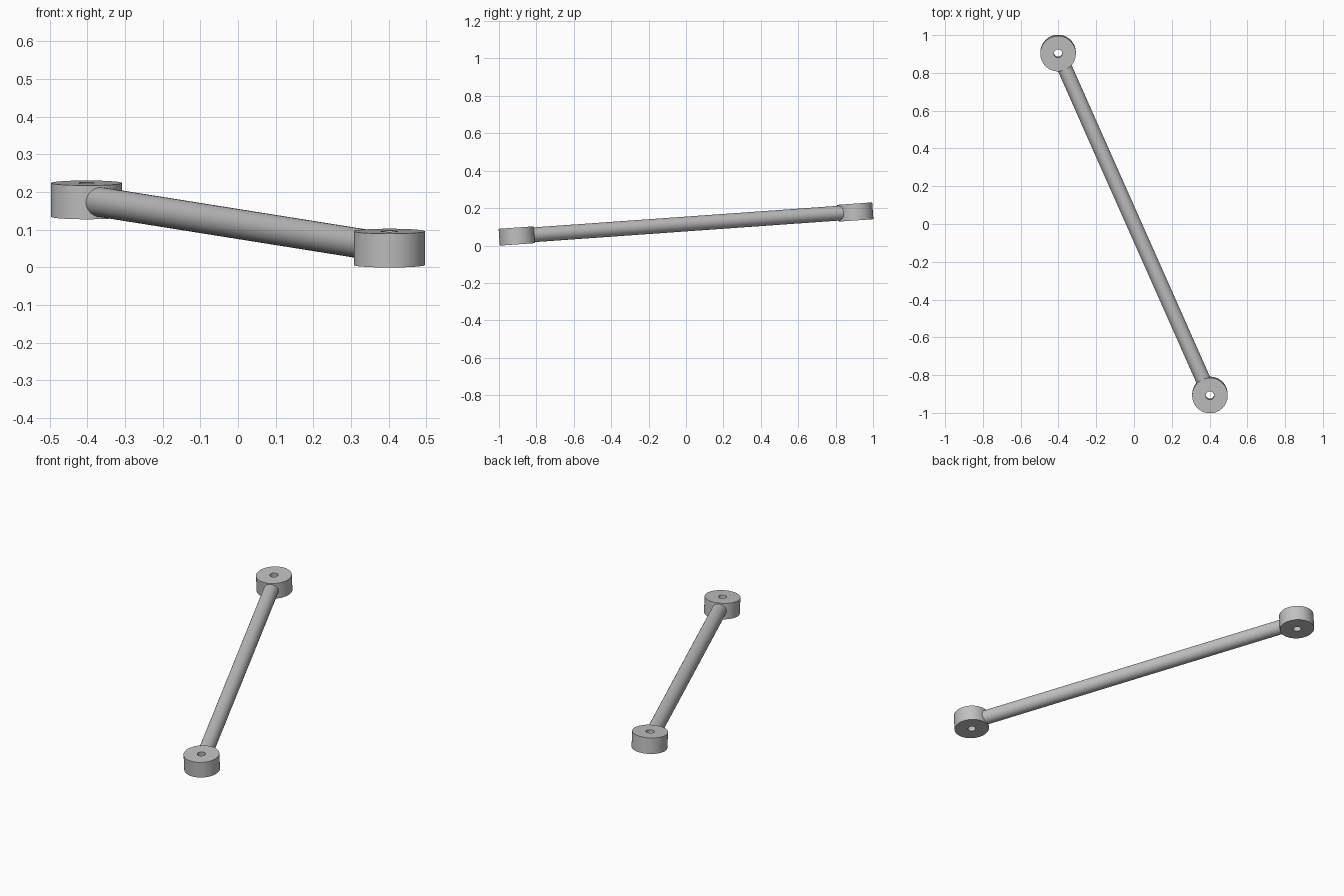
import bpy, bmesh, math
from mathutils import Vector, Matrix

cube = bpy.data.objects.get("Cube")
if cube:
    bpy.data.objects.remove(cube, do_unlink=True)

GREY = (0.53, 0.53, 0.53, 1)
steel = bpy.data.materials.new("grey_metal")
steel.use_nodes = True
steel.diffuse_color = GREY
steel.node_tree.nodes["Principled BSDF"].inputs["Base Color"].default_value = GREY

FRONT = Vector((0.402, -0.905, 0.051))
REAR = Vector((-0.402, 0.905, 0.179))
EYE_R, HOLE_R, EYE_H, ROD_R = 0.094, 0.022, 0.09, 0.0395
TILT = math.atan2(REAR.z - FRONT.z, REAR.y - FRONT.y)


def finish(name, bm, matrix):
    bmesh.ops.recalc_face_normals(bm, faces=bm.faces)
    mesh = bpy.data.meshes.new(name)
    bm.to_mesh(mesh)
    bm.free()
    mesh.materials.append(steel)
    obj = bpy.data.objects.new(name, mesh)
    bpy.context.collection.objects.link(obj)
    obj.matrix_world = matrix
    bpy.ops.object.select_all(action='DESELECT')
    obj.select_set(True)
    bpy.context.view_layer.objects.active = obj
    bpy.ops.object.shade_smooth_by_angle(angle=math.radians(35))


def mounting_eye(name, centre, segments=64):
    """Short bored cylinder, lathed from a rectangular section."""
    bm = bmesh.new()
    h = EYE_H / 2
    section = [(HOLE_R, -h), (EYE_R, -h), (EYE_R, h), (HOLE_R, h)]
    rings = []
    for i in range(segments):
        a = math.tau * i / segments
        rings.append([bm.verts.new((r * math.cos(a), r * math.sin(a), z))
                      for r, z in section])
    for i, ring in enumerate(rings):
        following = rings[(i + 1) % segments]
        for j in range(4):
            k = (j + 1) % 4
            bm.faces.new((ring[j], following[j], following[k], ring[k]))
    finish(name, bm, Matrix.Translation(centre) @ Matrix.Rotation(TILT, 4, 'X'))


# Bored eyes at both ends
mounting_eye("front_eye", FRONT)
mounting_eye("rear_eye", REAR)

# Rod joining the eyes, its ends buried in their walls
axis = REAR - FRONT
rod = bmesh.new()
bmesh.ops.create_cone(rod, cap_ends=True, segments=48, radius1=ROD_R, radius2=ROD_R,
                      depth=axis.length - 2 * 0.07)
finish("connecting_rod", rod, Matrix.Translation((FRONT + REAR) / 2)
       @ axis.to_track_quat('Z', 'Y').to_matrix().to_4x4())
